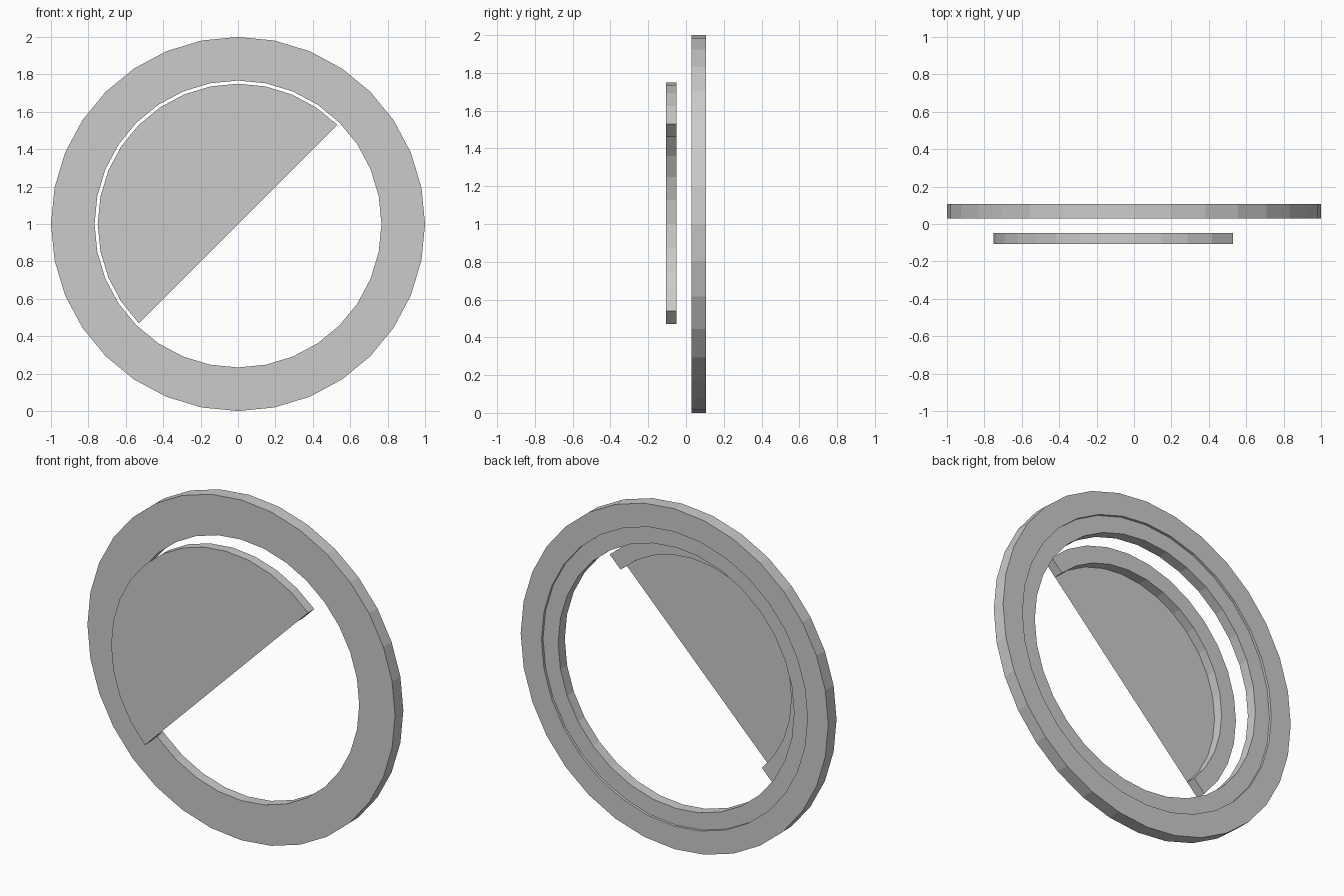
import bpy
import bmesh
from math import sin, cos, pi

if "Cube" in bpy.data.objects:
    bpy.data.objects.remove(bpy.data.objects["Cube"])

SIDES = 32
STEP = 2 * pi / SIDES
CENTRE_Z = 1.0


def ring_point(r, y, i):
    a = i * STEP
    return (r * cos(a), y, CENTRE_Z + r * sin(a))


def sweep(bm, profile, start, steps):
    """Sweep a closed (radius, y) profile around the y axis."""
    closed = steps == SIDES
    count = steps if closed else steps + 1
    loops = [[bm.verts.new(ring_point(r, y, start + i)) for r, y in profile]
             for i in range(count)]
    n = len(profile)
    for i in range(steps):
        a, b = loops[i], loops[(i + 1) % count]
        for j in range(n):
            k = (j + 1) % n
            bm.faces.new((a[j], a[k], b[k], b[j]))
    if not closed:
        bm.faces.new(loops[0])
        bm.faces.new(loops[-1][::-1])
    bmesh.ops.recalc_face_normals(bm, faces=bm.faces)
    return loops


def finish(bm, name):
    mesh = bpy.data.meshes.new(name)
    bm.to_mesh(mesh)
    bm.free()
    obj = bpy.data.objects.new(name, mesh)
    bpy.context.collection.objects.link(obj)


# Full ring with a shallow stepped recess on its back face
bm = bmesh.new()
sweep(bm, [(1.0, 0.03), (1.0, 0.107), (0.865, 0.107),
           (0.865, 0.092), (0.767, 0.092), (0.767, 0.03)], 0, SIDES)
finish(bm, "outer_ring")

# Half disc: raised rim behind a thin front sheet, open along the diameter
bm = bmesh.new()
FRONT, BACK = -0.107, -0.049
loops = sweep(bm, [(0.75, FRONT), (0.75, BACK), (0.65, BACK), (0.65, FRONT)],
              SIDES // 8, SIDES // 2)
sheet = bm.faces.new([loop[3] for loop in loops])
sheet.normal_update()
if sheet.normal.y > 0:
    sheet.normal_flip()
# Merge the rim front and the sheet into one flat face
front = [f for f in bm.faces if all(abs(v.co.y - FRONT) < 1e-5 for v in f.verts)]
bmesh.ops.recalc_face_normals(bm, faces=front)
sheet.normal_update()
if sheet.normal.y > 0:
    bmesh.ops.reverse_faces(bm, faces=front)
finish(bm, "half_disc")
